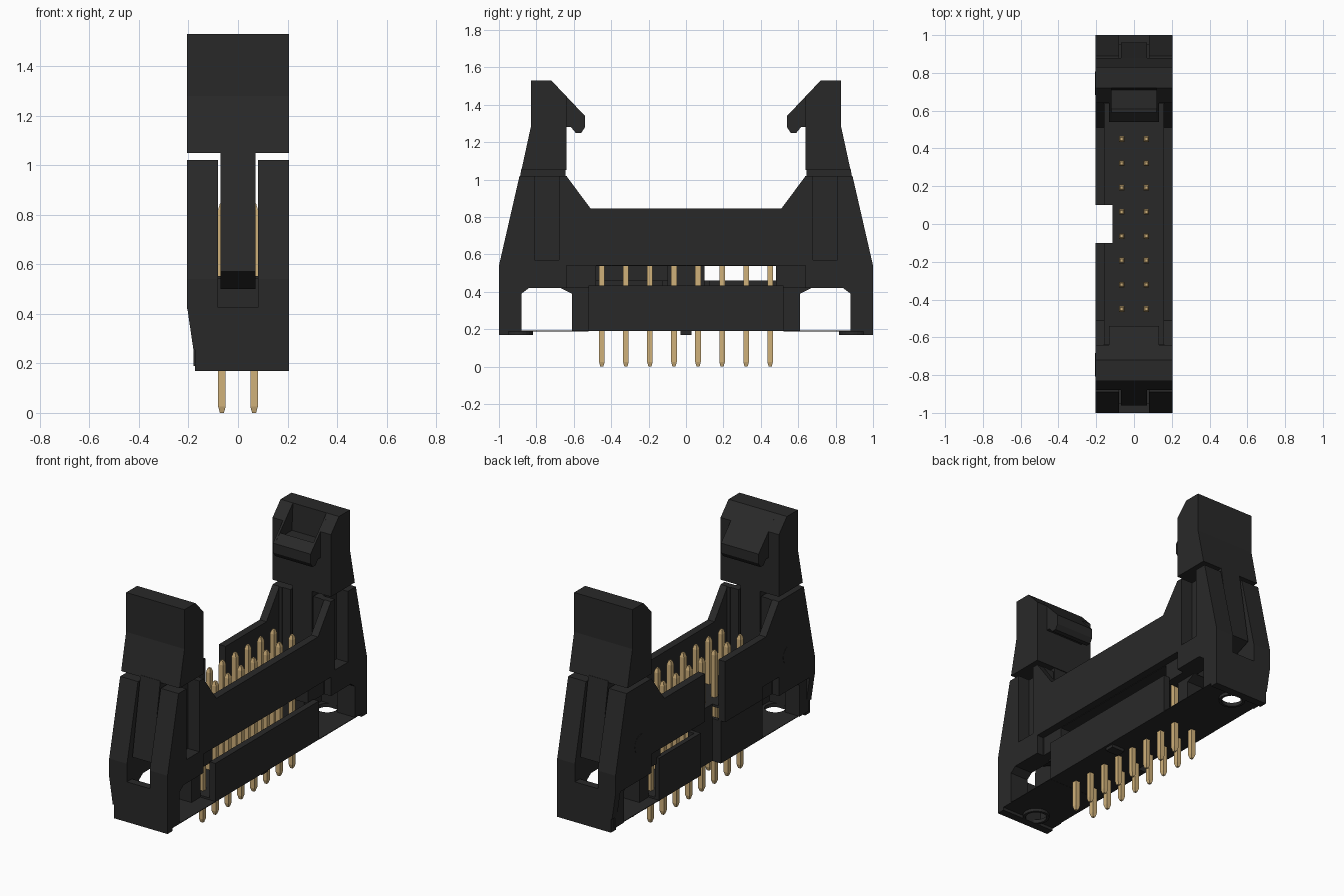
import bpy, bmesh, math
from mathutils import Vector

cube = bpy.data.objects.get("Cube")
if cube:
    bpy.data.objects.remove(cube, do_unlink=True)


def material(name, rgb, rough):
    m = bpy.data.materials.new(name)
    m.use_nodes = True
    m.diffuse_color = (*rgb, 1)
    bsdf = m.node_tree.nodes["Principled BSDF"]
    bsdf.inputs["Base Color"].default_value = (*rgb, 1)
    bsdf.inputs["Roughness"].default_value = rough
    return m


BLACK = material("black plastic", (0.022, 0.022, 0.022), 0.6)
GOLD = material("gold", (0.63, 0.44, 0.195), 0.5)


def finish(name, bm, mat):
    bmesh.ops.recalc_face_normals(bm, faces=bm.faces)
    me = bpy.data.meshes.new(name)
    bm.to_mesh(me)
    bm.free()
    me.materials.append(mat)
    ob = bpy.data.objects.new(name, me)
    bpy.context.collection.objects.link(ob)
    return ob


def prism(name, pts, axis, a, b):
    """Extrude a 2D outline along an axis from a to b."""
    place = {"x": lambda p, t: (t, p[0], p[1]),
             "y": lambda p, t: (p[0], t, p[1]),
             "z": lambda p, t: (p[0], p[1], t)}[axis]
    bm = bmesh.new()
    face = bm.faces.new([bm.verts.new(place(p, a)) for p in pts])
    ext = bmesh.ops.extrude_face_region(bm, geom=[face])
    bmesh.ops.translate(bm, vec=Vector(place((0, 0), b - a)),
                        verts=[v for v in ext["geom"] if isinstance(v, bmesh.types.BMVert)])
    return finish(name, bm, BLACK)


def box(name, x0, x1, y0, y1, z0, z1):
    return prism(name, [(x0, y0), (x1, y0), (x1, y1), (x0, y1)], "z", z0, z1)


def arc(cx, cy, r, n, start=0.0, sweep=math.tau):
    """Points on an arc, both ends included."""
    return [(cx + r * math.cos(start + sweep * i / n),
             cy + r * math.sin(start + sweep * i / n)) for i in range(n + 1)]


W = 0.205       # half width of the housing
WALL = 0.157    # inner side of the long walls
SLOT = 0.08     # half width of the latch slots
RECESS = 0.125  # bottom of the side recesses
LOW = -0.175    # outer -x side of the parts below the walls
KEYED = [(W, -0.52), (W, 0.52), (LOW, 0.52), (LOW, 0.1), (-0.115, 0.1),
         (-0.115, -0.1), (LOW, -0.1), (LOW, -0.52)]

# Bottom tray: thin floor with a key notch, and skirts along both sides
prism("base_floor", KEYED, "z", 0.19, 0.205)
box("base_skirt", 0.165, W, -0.52, 0.52, 0.19, 0.435)
for s in (-1, 1):
    box("base_skirt", LOW, LOW + 0.03, s * 0.1, s * 0.52, 0.19, 0.46)
    box("notch_cheek", LOW, -0.1, s * 0.1, s * 0.125, 0.19, 0.46)
box("key_rib", -0.115, -0.09, -0.1, 0.1, 0.19, 0.545)
box("base_nub", 0.1, 0.19, -0.03, 0.03, 0.17, 0.2)

# Floor of the pin bay
prism("pin_floor", [(WALL, -0.5), (WALL, 0.5), (-WALL, 0.5), (-WALL, 0.1), (-0.115, 0.1),
                    (-0.115, -0.1), (-WALL, -0.1), (-WALL, -0.5)], "z", 0.537, 0.552)

# Long walls: the -x wall is split by the key notch
prism("right_wall", [(-0.65, 0.54), (0.65, 0.54), (0.65, 1.02), (0.64, 1.02), (0.51, 0.845),
                     (-0.51, 0.845), (-0.64, 1.02), (-0.65, 1.02)], "x", WALL, W)
for s, low in ((1, 0.54), (-1, 0.46)):
    prism("notched_wall", [(s * y, z) for y, z in
                           [(0.1, low), (0.48, low), (0.48, 0.54), (0.65, 0.54), (0.65, 1.02),
                            (0.64, 1.02), (0.51, 0.845), (0.1, 0.845)]], "x", -W, -WALL)

# Outlines of the end towers and latches, as (distance from centre, height)
TOWER = [(0.64, 0.42), (1.0, 0.42), (1.0, 0.54), (0.89, 1.02), (0.64, 1.02)]
TOWER_RECESSED = TOWER[:4] + [(0.81, 1.02), (0.81, 0.57), (0.68, 0.57), (0.68, 1.02)] + TOWER[4:]
STEM = [(0.645, 0.56), (0.78, 0.5), (0.96, 0.57), (0.88, 1.06), (0.645, 1.06)]
HEAD_BACK = [(0.64, 1.05), (0.88, 1.05), (0.83, 1.28), (0.83, 1.53), (0.72, 1.53)]
HEAD_SIDE = HEAD_BACK + [(0.64, 1.445)]
HOOK_TIP = [(0.54, 1.34), (0.54, 1.28), (0.56, 1.25), (0.59, 1.25), (0.615, 1.28), (0.64, 1.28)]
HEAD_HOOK = HEAD_BACK + HOOK_TIP
HEAD_POCKET = HEAD_BACK + [(0.71, 1.36), (0.61, 1.36), (0.59, 1.39)] + HOOK_TIP

for s, end in ((-1, "front"), (1, "back")):
    def flip(pts):
        return [(s * y, z) for y, z in pts]

    # Tower cheeks either side of the latch slot; the +x one has a side recess
    prism(end + "_tower_cheek", flip(TOWER), "x", -W, -SLOT)
    prism(end + "_tower_cheek", flip(TOWER), "x", SLOT, RECESS)
    prism(end + "_recessed_cheek", flip(TOWER_RECESSED), "x", RECESS, W)
    for side, x_foot, x_disc in ((-1, -0.18, -W), (1, W, RECESS)):
        prism(end + "_foot_cheek", flip([(0.88, 0.19), (0.97, 0.19), (0.97, 0.42),
                                         (0.84, 0.42), (0.88, 0.39)]),
              "x", side * SLOT, x_foot)
        prism(end + "_pivot_disc", arc(s * 0.745, 0.645, 0.063, 20)[:-1], "x",
              x_disc - side * 0.01, x_disc + side * 0.001)
        box(end + "_guide", side * 0.135, side * 0.16, s * 0.635, s * 0.66, 0.42, 1.02)

    # Sill and centre post between tower and pin bay
    box(end + "_sill", -WALL, WALL, s * 0.48, s * 0.66, 0.42, 0.545)
    prism(end + "_centre_post", flip([(0.52, 0.19), (0.61, 0.19), (0.61, 0.39),
                                      (0.67, 0.42), (0.52, 0.42)]), "x", -0.1, 0.1)

    # Foot wall with tapered -x side and a lip underneath
    prism(end + "_foot_wall", [(-W, 0.425), (-0.18, 0.255), (-0.173, 0.255), (-0.173, 0.17),
                               (W, 0.17), (W, 0.425)], "y", s * 0.95, s * 1.0)

    # Thin bottom plate, made of two halves around the screw hole, with a raised rim
    for side, x_edge in ((-1, -0.173), (1, W)):
        half = arc(0, s * 0.895, 0.062, 12, -math.pi / 2, side * math.pi)
        prism(end + "_bottom_plate",
              [(0, -1.0 if s < 0 else 0.52)] + half +
              [(0, -0.52 if s < 0 else 1.0), (x_edge, -0.52 if s < 0 else 1.0),
               (x_edge, -1.0 if s < 0 else 0.52)], "z", 0.189, 0.193)
        rim = arc(0, s * 0.895, 0.078, 12, -math.pi / 2, side * math.pi)
        prism(end + "_hole_rim", rim + half[::-1], "z", 0.17, 0.19)

    # Ejector latch: stem in the slot, wide head, inward hook
    prism(end + "_latch_stem", flip(STEM), "x", -0.07, 0.07)
    for side in (-1, 1):
        prism(end + "_latch_cheek", flip(HEAD_SIDE), "x", side * 0.132, side * W)
        prism(end + "_hook_cheek", flip(HEAD_HOOK), "x", side * 0.118, side * 0.132)
    prism(end + "_latch_hook", flip(HEAD_HOOK if s < 0 else HEAD_POCKET), "x", -0.118, 0.118)

# Two rows of eight square pins with tapered tips
for x in (-0.065, 0.065):
    for i in range(8):
        y = -0.45 + i * 0.9 / 7
        bm = bmesh.new()
        rings = []
        for z, r in ((0.0, 0.008), (0.025, 0.015), (0.82, 0.015), (0.845, 0.008)):
            rings.append([bm.verts.new((x + r * a, y + r * b, z))
                          for a, b in ((-1, -1), (1, -1), (1, 1), (-1, 1))])
        bm.faces.new(rings[0])
        bm.faces.new(rings[-1])
        for lo, hi in zip(rings, rings[1:]):
            for k in range(4):
                n = (k + 1) % 4
                bm.faces.new((lo[k], lo[n], hi[n], hi[k]))
        finish("pin", bm, GOLD)
